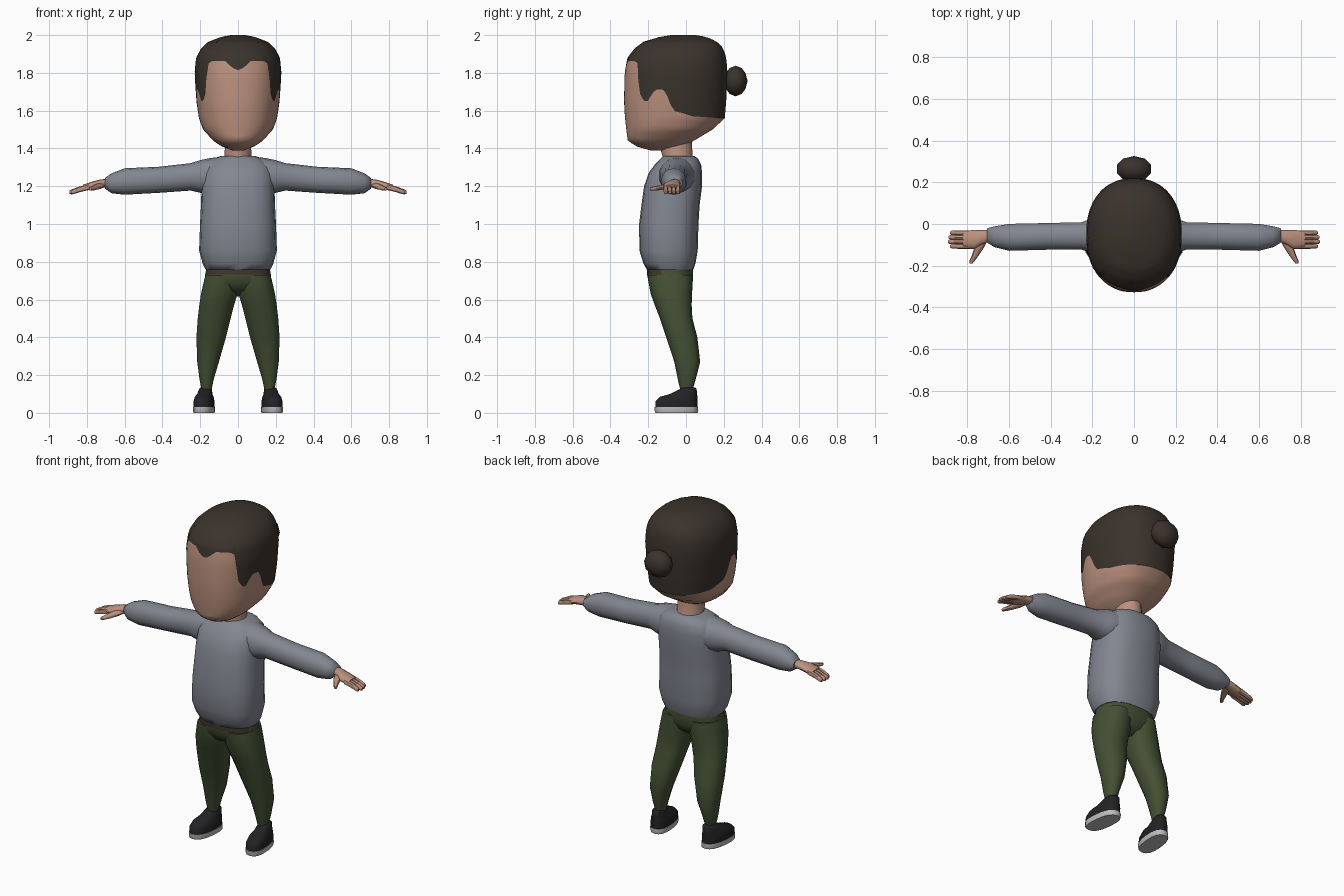
import bpy, bmesh, math

if "Cube" in bpy.data.objects:
    bpy.data.objects.remove(bpy.data.objects["Cube"])


def material(name, color):
    m = bpy.data.materials.new(name)
    m.diffuse_color = (*color, 1)
    m.use_nodes = True
    m.node_tree.nodes["Principled BSDF"].inputs["Base Color"].default_value = m.diffuse_color
    return m


SKIN = material("skin", (0.50, 0.285, 0.21))
HAIR = material("dark_brown_hair", (0.043, 0.033, 0.025))
SHIRT = material("grey_shirt", (0.225, 0.24, 0.28))
PANTS = material("green_trousers", (0.058, 0.08, 0.034))
BELT = material("brown_belt", (0.055, 0.038, 0.028))
SHOE = material("black_shoe", (0.016, 0.016, 0.018))
SOLE = material("pale_sole", (0.50, 0.50, 0.50))


def finish(bm, name, mats, mirror=False, angle=45):
    """Turn a bmesh into a smooth-shaded, optionally mirrored object."""
    bmesh.ops.recalc_face_normals(bm, faces=bm.faces)
    me = bpy.data.meshes.new(name)
    bm.to_mesh(me)
    bm.free()
    for m in mats:
        me.materials.append(m)
    ob = bpy.data.objects.new(name, me)
    bpy.context.collection.objects.link(ob)
    bpy.ops.object.select_all(action='DESELECT')
    ob.select_set(True)
    bpy.context.view_layer.objects.active = ob
    bpy.ops.object.shade_smooth_by_angle(angle=math.radians(angle))
    if mirror:
        ob.modifiers.new("mirror", 'MIRROR')
    return ob


def unit(t, power):
    """Point on a rounded-square unit outline, starting at the front (-y)."""
    f = lambda v: math.copysign(abs(v) ** (2 / power), v)
    return f(math.sin(t)), -f(math.cos(t))


def skin_rows(bm, rows, cap=True):
    for r0, r1 in zip(rows, rows[1:]):
        for i in range(len(r0)):
            j = (i + 1) % len(r0)
            bm.faces.new((r0[i], r0[j], r1[j], r1[i]))
    if cap:
        bm.faces.new(rows[0][::-1])
        bm.faces.new(rows[-1])


def loft(bm, axis, rings, n=14, power=2.2):
    """Rings are (position along axis, min a, max a, min b, max b)."""
    order = {'z': lambda t, a, b: (a, b, t), 'x': lambda t, a, b: (t, a, b),
             'y': lambda t, a, b: (a, t, b)}[axis]
    rows = []
    for t, a0, a1, b0, b1 in rings:
        row = []
        for i in range(n):
            u, v = unit(2 * math.pi * i / n, power)
            row.append(bm.verts.new(order(t, (a0 + a1) / 2 + u * (a1 - a0) / 2,
                                          (b0 + b1) / 2 + v * (b1 - b0) / 2)))
        rows.append(row)
    skin_rows(bm, rows)


def interp(table, x):
    """Linear interpolation over rows whose first entry is the key."""
    if x <= table[0][0]:
        return table[0][1:]
    for p, q in zip(table, table[1:]):
        if x <= q[0]:
            k = (x - p[0]) / (q[0] - p[0])
            return [a + (b - a) * k for a, b in zip(p[1:], q[1:])]
    return table[-1][1:]


# Head: height, half width, front y, back y
HEAD = [(1.39, .03, -.19, -.09), (1.41, .085, -.26, -.02), (1.44, .13, -.308, .04),
        (1.5, .185, -.316, .14), (1.56, .207, -.323, .205), (1.65, .22, -.328, .213),
        (1.8, .23, -.325, .22), (1.88, .222, -.31, .213), (1.93, .195, -.272, .197),
        (1.965, .157, -.225, .165), (1.99, .09, -.14, .11), (2.0, .04, -.08, .05)]
# Hairline: degrees from the front, height
HAIRLINE = [(0, 1.815), (5, 1.825), (15, 1.862), (36, 1.862), (43, 1.845), (45, 1.77),
            (47, 1.70), (55, 1.65), (60, 1.65), (69, 1.71), (78, 1.715), (84, 1.67),
            (88, 1.60), (108, 1.57), (150, 1.56), (180, 1.56)]


def head_part(name, mat, is_hair):
    """The skin runs up to the hairline and the hair runs from it to the crown."""
    bm = bmesh.new()
    n, steps, rows = 96, 16, []
    for k in range(steps + 1):
        row = []
        for i in range(n):
            t = 2 * math.pi * i / n
            h = interp(HAIRLINE, math.degrees(min(t, 2 * math.pi - t)))[0]
            f = k / steps
            z = 2 - (2 - h) * (1 - f) ** 2 if is_hair else 1.39 + (h - 1.39) * f ** 1.5
            w, y0, y1 = interp(HEAD, z)
            u, v = unit(t, 2.25)
            row.append(bm.verts.new((u * w, (y0 + y1) / 2 + v * (y1 - y0) / 2, z)))
        rows.append(row)
    skin_rows(bm, rows, cap=False)
    bm.faces.new(rows[-1] if is_hair else rows[0])
    finish(bm, name, [mat], angle=60)


head_part("face", SKIN, False)
head_part("hair", HAIR, True)

# Hair bun
bm = bmesh.new()
bmesh.ops.create_icosphere(bm, subdivisions=2, radius=1)
for v in bm.verts:
    v.co = (v.co.x * .087, .263 + v.co.y * .063, 1.757 + v.co.z * .081)
finish(bm, "hair_bun", [HAIR])

# Neck
bm = bmesh.new()
loft(bm, 'z', [(1.3, -.09, .09, -.13, .05), (1.36, -.073, .073, -.125, .035),
               (1.45, -.07, .07, -.15, .03)], power=2)
finish(bm, "neck", [SKIN])

# Shirt body
bm = bmesh.new()
loft(bm, 'z', [(z, -w, w, a, b) for z, w, a, b in [
    (.76, .172, -.208, .04), (.79, .187, -.225, .05), (.86, .206, -.247, .062),
    (1.0, .201, -.248, .066), (1.1, .196, -.236, .072), (1.2, .193, -.222, .085),
    (1.27, .19, -.198, .085), (1.315, .175, -.165, .08), (1.345, .135, -.135, .065),
    (1.36, .09, -.12, .045)]], n=20, power=2.5)
finish(bm, "shirt_body", [SHIRT], angle=60)

# Sleeves
bm = bmesh.new()
loft(bm, 'x', [(.08, -.14, .05, 1.17, 1.355), (.14, -.145, .05, 1.16, 1.35),
               (.2, -.14, .03, 1.165, 1.338), (.25, -.125, .01, 1.177, 1.322),
               (.42, -.125, .006, 1.165, 1.303), (.6, -.13, .002, 1.155, 1.295),
               (.67, -.112, -.01, 1.163, 1.268), (.705, -.09, -.02, 1.188, 1.243)])
finish(bm, "sleeves", [SHIRT], mirror=True, angle=60)

# Hands: palm, four fingers and a thumb
bm = bmesh.new()
loft(bm, 'x', [(.69, -.083, -.029, 1.195, 1.24), (.73, -.098, -.029, 1.19, 1.235),
               (.765, -.12, -.029, 1.183, 1.226), (.82, -.118, -.032, 1.175, 1.208)], n=12)
for i in range(4):
    y, tip = -.119 + .0215 * i, (.882, .892, .89, .882)[i]
    loft(bm, 'x', [(.79, y, y + .024, 1.18, 1.212), (.84, y, y + .024, 1.168, 1.198),
                   (tip - .008, y + .001, y + .023, 1.157, 1.182),
                   (tip, y + .006, y + .018, 1.16, 1.176)], n=8)
loft(bm, 'y', [(-.07, .70, .755, 1.19, 1.222), (-.11, .718, .765, 1.183, 1.213),
               (-.15, .745, .778, 1.178, 1.203), (-.178, .765, .79, 1.176, 1.197),
               (-.19, .775, .789, 1.178, 1.193)], n=8)
finish(bm, "hands", [SKIN], mirror=True)

# Trousers: hips with a dark front waistband, then legs
bm = bmesh.new()
loft(bm, 'z', [(z, -w, w, a, b) for z, w, a, b in [
    (.615, .03, -.10, -.03), (.65, .12, -.17, .015), (.69, .178, -.198, .034),
    (.732, .174, -.206, .038), (.775, .166, -.206, .038)]], n=20, power=2.4)
for f in bm.faces:
    c = f.calc_center_median()
    f.material_index = int(c.z > .735 and c.y < -.12)
finish(bm, "hips", [PANTS, BELT], angle=60)

bm = bmesh.new()
loft(bm, 'z', [(.12, .14, .193, -.03, .035), (.18, .127, .205, -.044, .052),
               (.27, .1, .217, -.062, .075), (.4, .062, .222, -.105, .06),
               (.5, .037, .215, -.138, .034), (.57, .019, .207, -.165, .03),
               (.63, .001, .198, -.187, .032), (.7, -.004, .182, -.2, .036),
               (.73, .0, .174, -.203, .036)], power=2.3)
finish(bm, "legs", [PANTS], mirror=True, angle=60)


# Shoes and soles, toes turned slightly outward
def footwear(name, mat, rings):
    bm = bmesh.new()
    loft(bm, 'z', rings, n=16, power=2.5)
    for v in bm.verts:
        v.co.x -= .1 * (v.co.y + .05)
    finish(bm, name, [mat], mirror=True)


footwear("shoes", SHOE, [(.025, .126, .234, -.163, .06), (.06, .126, .234, -.162, .062),
                         (.085, .132, .228, -.138, .06), (.1, .14, .219, -.085, .059),
                         (.128, .144, .212, -.028, .056), (.134, .15, .204, -.02, .05)])
footwear("soles", SOLE, [(0, .126, .234, -.162, .062), (.012, .123, .237, -.166, .065),
                         (.03, .124, .236, -.167, .064)])
